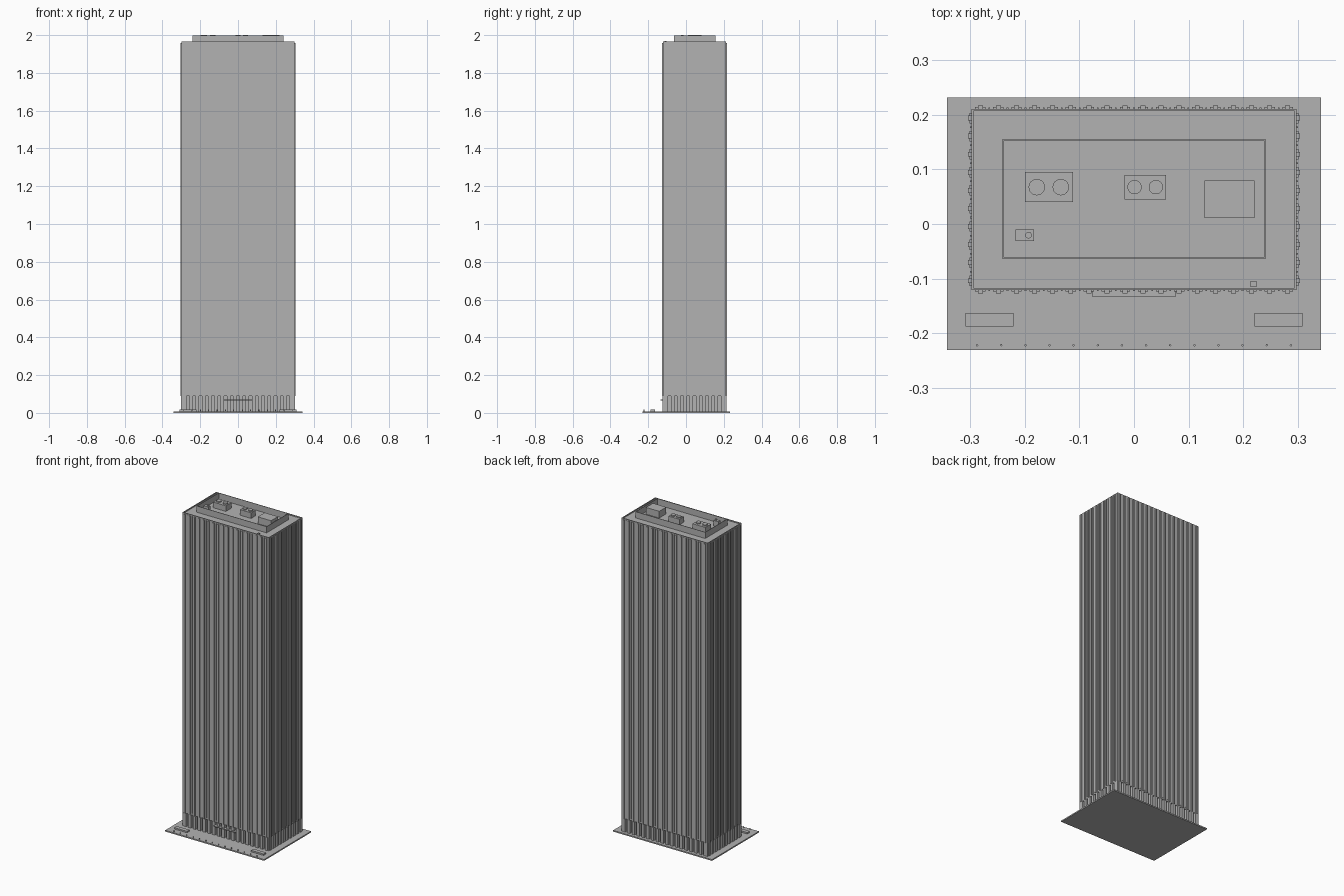
import bpy, bmesh
from mathutils import Matrix, Vector

cube = bpy.data.objects.get("Cube")
if cube:
    bpy.data.objects.remove(cube)

grey = bpy.data.materials.new("concrete_grey")
grey.use_nodes = True
grey.diffuse_color = (0.45, 0.45, 0.45, 1)
grey.node_tree.nodes["Principled BSDF"].inputs["Base Color"].default_value = (0.45, 0.45, 0.45, 1)


def add_box(bm, x0, x1, y0, y1, z0, z1):
    centre = Vector((x0 + x1, y0 + y1, z0 + z1)) / 2
    size = Matrix.Diagonal((x1 - x0, y1 - y0, z1 - z0, 1))
    bmesh.ops.create_cube(bm, size=1, matrix=Matrix.Translation(centre) @ size)


def add_cylinder(bm, x, y, r, z0, z1, sides=24):
    bmesh.ops.create_cone(bm, cap_ends=True, segments=sides, radius1=r, radius2=r, depth=z1 - z0,
                          matrix=Matrix.Translation((x, y, (z0 + z1) / 2)))


def add_frame(bm, x0, x1, y0, y1, z0, z1, t):
    """Four thin walls around a rectangle."""
    add_box(bm, x0, x1, y0, y0 + t, z0, z1)
    add_box(bm, x0, x1, y1 - t, y1, z0, z1)
    add_box(bm, x0, x0 + t, y0 + t, y1 - t, z0, z1)
    add_box(bm, x1 - t, x1, y0 + t, y1 - t, z0, z1)


def finish(name, bm):
    mesh = bpy.data.meshes.new(name)
    bm.to_mesh(mesh)
    bm.free()
    mesh.materials.append(grey)
    obj = bpy.data.objects.new(name, mesh)
    bpy.context.collection.objects.link(obj)
    return obj


def box(name, *dims):
    bm = bmesh.new()
    add_box(bm, *dims)
    return finish(name, bm)


# Main dimensions
X, Y0, Y1 = 0.298, -0.121, 0.211
PITCH, DECK, SOFFIT, GROUND = 0.0331, 1.958, 0.09, 0.008
COLS_X = [(i - 8.5) * PITCH for i in range(18)]
COLS_Y = [(Y0 + Y1) / 2 + (i - 4.5) * PITCH for i in range(10)]


def facade_strips(name, xs, ys, width, inward, outward, z0, z1):
    """Repeated vertical strips on all four faces."""
    bm = bmesh.new()
    h = width / 2
    for x in xs:
        add_box(bm, x - h, x + h, Y0 - outward, Y0 + inward, z0, z1)
        add_box(bm, x - h, x + h, Y1 - inward, Y1 + outward, z0, z1)
    for y in ys:
        add_box(bm, -X - outward, -X + inward, y - h, y + h, z0, z1)
        add_box(bm, X - inward, X + outward, y - h, y + h, z0, z1)
    return finish(name, bm)


# Plaza, lobby and tower
box("plaza_slab", -0.342, 0.342, -0.231, 0.232, 0, GROUND)
box("lobby", -X + 0.018, X - 0.018, Y0 + 0.018, Y1 - 0.018, GROUND, SOFFIT)
box("tower_body", -X, X, Y0, Y1, SOFFIT, DECK)
facade_strips("facade_fins", COLS_X, COLS_Y, 0.009, 0.002, 0.006, SOFFIT, DECK)
facade_strips("facade_mullions", [x + PITCH / 2 for x in COLS_X[:-1]],
              [y + PITCH / 2 for y in COLS_Y[:-1]], 0.003, 0.001, 0.002, 0.1, DECK)
facade_strips("lobby_columns", COLS_X, COLS_Y, 0.019, 0.016, 0.003, GROUND, SOFFIT)

# Corner columns
bm = bmesh.new()
for x in (-X, X - 0.012):
    for y in (Y0, Y1 - 0.012):
        add_box(bm, x, x + 0.012, y, y + 0.012, GROUND, SOFFIT)
finish("corner_columns", bm)

# Entrance canopy
box("entrance_canopy", -0.076, 0.076, -0.134, Y0 + 0.018, 0.065, 0.07)

# Roof parapet and plant screen
bm = bmesh.new()
add_frame(bm, -X, X, Y0, Y1, DECK, 1.965, 0.004)
finish("roof_parapet", bm)
bm = bmesh.new()
add_frame(bm, -0.242, 0.242, -0.063, 0.155, DECK, 1.997, 0.003)
finish("plant_screen", bm)


# Rooftop cooling units with round fans
def cooling_unit(name, x0, x1, y0, y1, fans, r):
    bm = bmesh.new()
    add_box(bm, x0, x1, y0, y1, DECK, 1.993)
    for x in fans:
        add_cylinder(bm, x, (y0 + y1) / 2, r, 1.993, 2.0)
    finish(name, bm)


cooling_unit("large_cooling_unit", -0.2, -0.112, 0.04, 0.095, (-0.178, -0.134), 0.015)
cooling_unit("small_cooling_unit", -0.017, 0.059, 0.045, 0.09, (0.001, 0.04), 0.013)
cooling_unit("vent_box", -0.217, -0.183, -0.031, -0.01, (-0.193,), 0.006)
box("lift_housing", 0.129, 0.221, 0.011, 0.08, DECK, 2.0)
box("roof_hatch", 0.213, 0.224, -0.115, -0.104, DECK, 1.968)

# Plaza planters and bollards
for side, x0 in (("right", -0.309), ("left", 0.221)):
    box(side + "_planter", x0, x0 + 0.088, -0.188, -0.163, GROUND, 0.017)
bm = bmesh.new()
for i in range(14):
    add_cylinder(bm, (i - 6.5) * 0.0442, -0.222, 0.0022, GROUND, 0.017, 8)
finish("bollards", bm)
